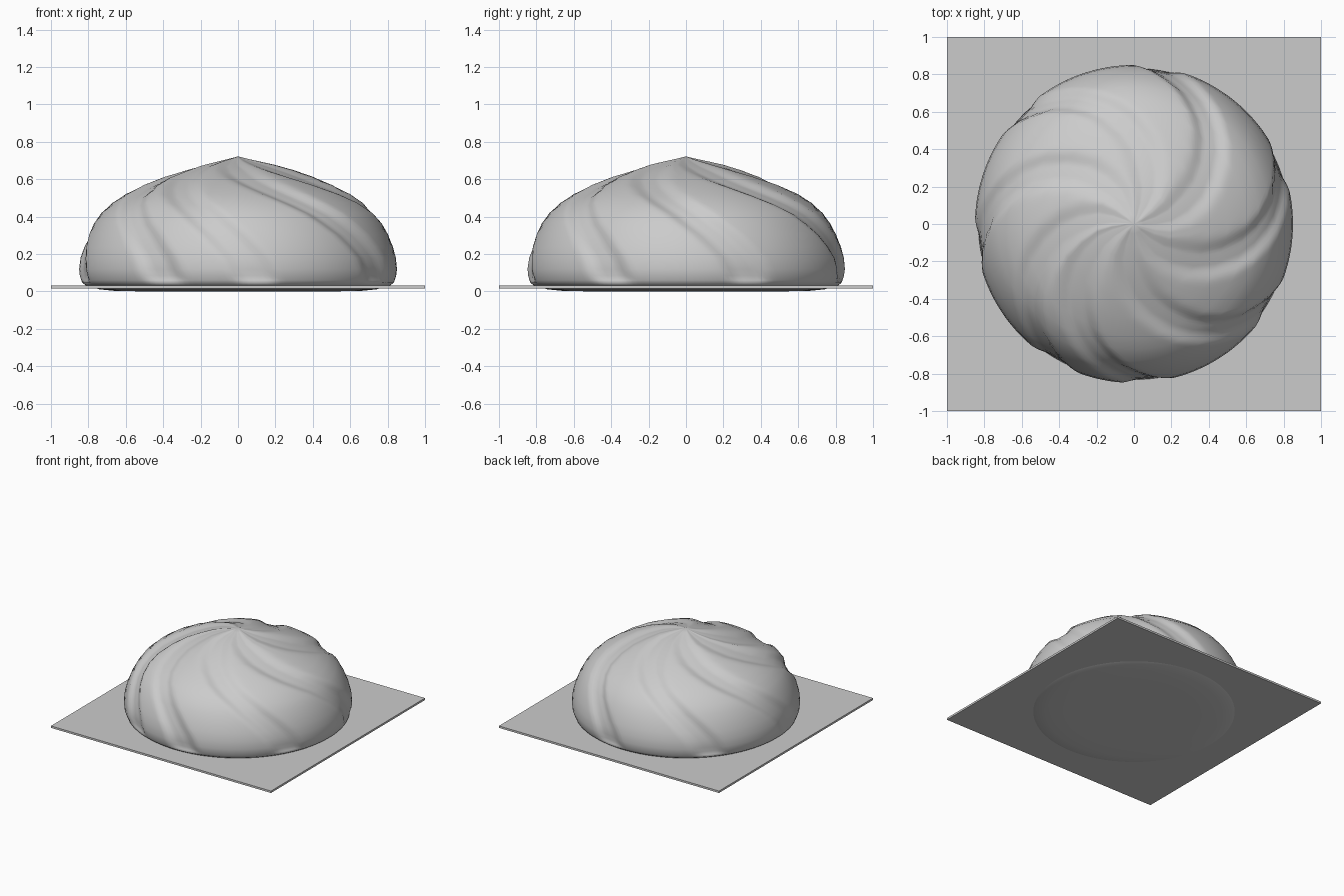
import bpy, bmesh, math

if "Cube" in bpy.data.objects:
    bpy.data.objects.remove(bpy.data.objects["Cube"])

# Bun profile from the crown down to the rim: (radius, height)
UPPER = [(0.05, 0.71), (0.12, 0.695), (0.2, 0.677), (0.3, 0.648), (0.4, 0.613), (0.5, 0.57),
         (0.6, 0.52), (0.67, 0.474), (0.73, 0.42), (0.77, 0.365), (0.802, 0.305),
         (0.828, 0.24), (0.844, 0.18), (0.85, 0.12), (0.846, 0.085), (0.838, 0.06)]
LOWER = [(0.832, 0.046), (0.81, 0.03), (0.74, 0.011), (0.66, 0.003), (0.5, 0.0)]
# Angles where the swirl grooves reach the base, in degrees
GROOVES = [24, 83, 138, 190, 242, 277, 332]
# How far each groove has turned back at a given height
TWIST = [(0.06, 0), (0.18, -4), (0.3, -12), (0.43, -24), (0.5, -34), (0.57, -46),
         (0.65, -62), (0.68, -71), (0.72, -80)]
SEGMENTS = 180


def twist(z):
    for (z0, a0), (z1, a1) in zip(TWIST, TWIST[1:]):
        if z <= z1:
            return a0 + (a1 - a0) * max(0, z - z0) / (z1 - z0)
    return TWIST[-1][1]


def groove(angle, r):
    """Groove strength 0..1 at an untwisted angle on a ring of radius r."""
    half = min(math.degrees(0.14 / r), 25)
    best = 0
    for g in GROOVES:
        t = abs((angle - g + 180) % 360 - 180) / half
        if t < 1:
            best = max(best, min(1, 1.25 * (1 - t * t) ** 1.5))
    return best


def mesh_object(name, bm):
    bmesh.ops.recalc_face_normals(bm, faces=bm.faces)
    me = bpy.data.meshes.new(name)
    bm.to_mesh(me)
    bm.free()
    ob = bpy.data.objects.new(name, me)
    bpy.context.collection.objects.link(ob)
    return ob


# Swirled bun: rings follow the twist, so grooves run along the mesh
bm = bmesh.new()
rings = []
for i, (r, z) in enumerate(UPPER + LOWER):
    carved = i < len(UPPER)
    depth = 0.024 * min(1, r / 0.45) if carved else 0
    if i == len(UPPER) - 1:
        depth = 0.012
    # inward direction of the dome surface
    slope = math.atan2(max(0, z - 0.1) * 1.6, r)
    ring = []
    for k in range(SEGMENTS):
        base = 360 * k / SEGMENTS
        a = math.radians(base + twist(z))
        d = depth * groove(base, r)
        rr, zz = r - d * math.cos(slope), z - d * math.sin(slope)
        ring.append(bm.verts.new((rr * math.cos(a), rr * math.sin(a), zz)))
    rings.append(ring)
for a, b in zip(rings, rings[1:]):
    for k in range(SEGMENTS):
        n = (k + 1) % SEGMENTS
        bm.faces.new((a[k], b[k], b[n], a[n]))
tip = bm.verts.new((0, 0, 0.722))
for k in range(SEGMENTS):
    bm.faces.new((tip, rings[0][k], rings[0][(k + 1) % SEGMENTS]))
bm.faces.new(rings[-1])
bun = mesh_object("steamed_bun", bm)
for p in bun.data.polygons:
    p.use_smooth = True

# Square paper sheet under the bun
bm = bmesh.new()
bmesh.ops.create_cube(bm, size=1)
bmesh.ops.scale(bm, vec=(2, 2, 0.016), verts=bm.verts)
bmesh.ops.translate(bm, vec=(0, 0, 0.024), verts=bm.verts)
mesh_object("paper_sheet", bm)
